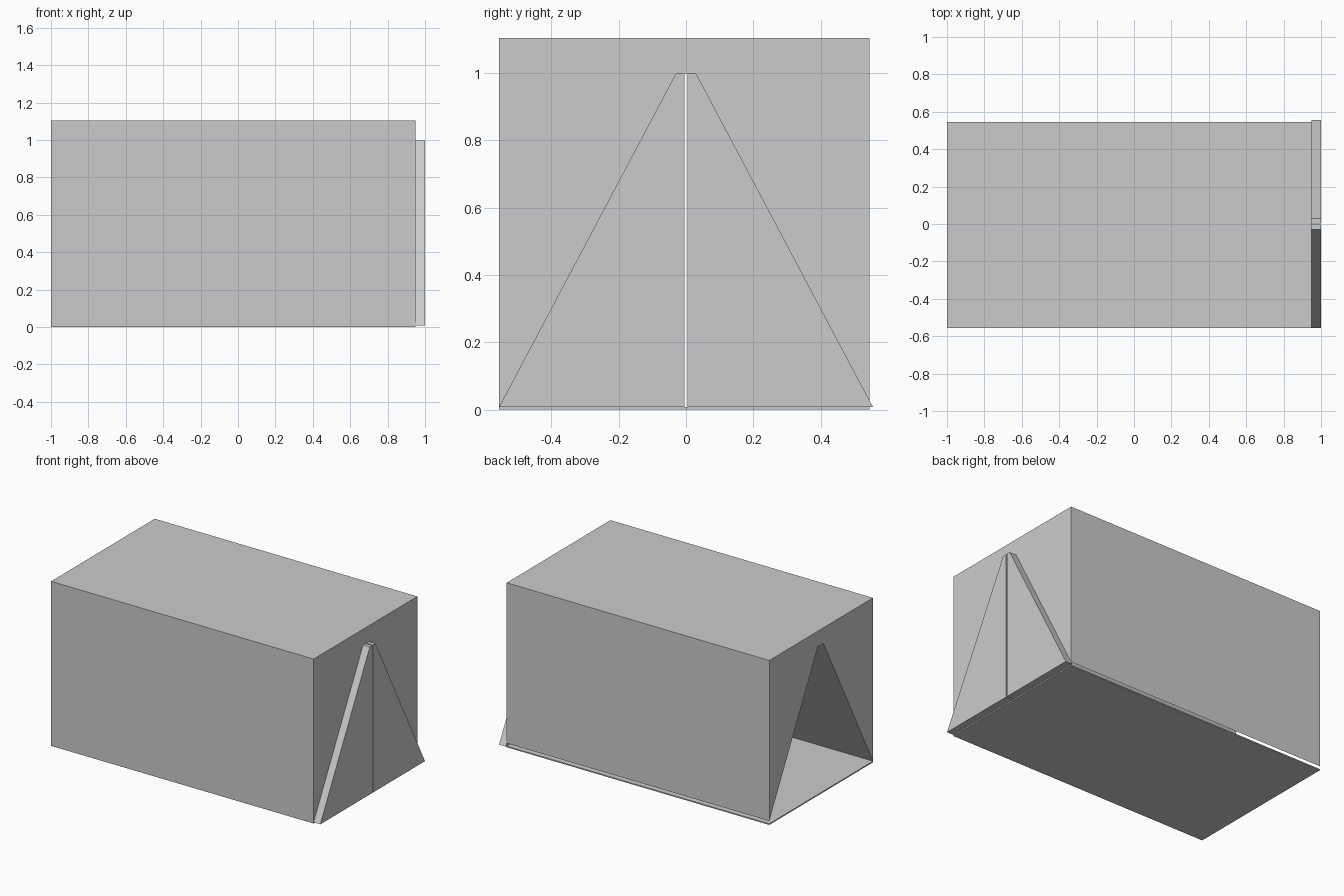
import bpy, bmesh

if "Cube" in bpy.data.objects:
    bpy.data.objects.remove(bpy.data.objects["Cube"])


def extrude_profile(name, points, x0, x1):
    """Extrude a closed (y, z) outline along x from x0 to x1."""
    bm = bmesh.new()
    face = bm.faces.new([bm.verts.new((x0, y, z)) for y, z in points])
    geo = bmesh.ops.extrude_face_region(bm, geom=[face])["geom"]
    moved = [v for v in geo if isinstance(v, bmesh.types.BMVert)]
    bmesh.ops.translate(bm, verts=moved, vec=(x1 - x0, 0, 0))
    bmesh.ops.recalc_face_normals(bm, faces=bm.faces[:])
    mesh = bpy.data.meshes.new(name)
    bm.to_mesh(mesh)
    bm.free()
    obj = bpy.data.objects.new(name, mesh)
    bpy.context.collection.objects.link(obj)
    return obj


BACK, FRONT, DOOR = -1.0, 0.95, 1.0
Y0, Y1, TOP = -0.555, 0.545, 1.104
FLOOR, APEX, RIDGE, FOOT = 0.008, 0.998, 0.03, 0.555

# Height of the sloped tunnel wall where it breaks through the +y side
cut_z = FLOOR + (FOOT - Y1) / (FOOT - RIDGE) * (APEX - FLOOR)

# Block with a triangular tunnel running all the way through
extrude_profile("tunnel_block", [
    (Y0, FLOOR), (-RIDGE, APEX), (RIDGE, APEX),
    (Y1, cut_z), (Y1, TOP), (Y0, TOP)], BACK, FRONT)

# Thin floor sheet
extrude_profile("floor", [(Y0, 0), (Y1, 0), (Y1, FLOOR), (Y0, FLOOR)], BACK, FRONT)

# Pair of door flaps with a narrow slit between them
for name, s in (("left_door", -1), ("right_door", 1)):
    extrude_profile(name, [
        (s * 0.004, FLOOR), (s * FOOT, FLOOR),
        (s * RIDGE, APEX), (s * 0.004, APEX)], FRONT, DOOR)
